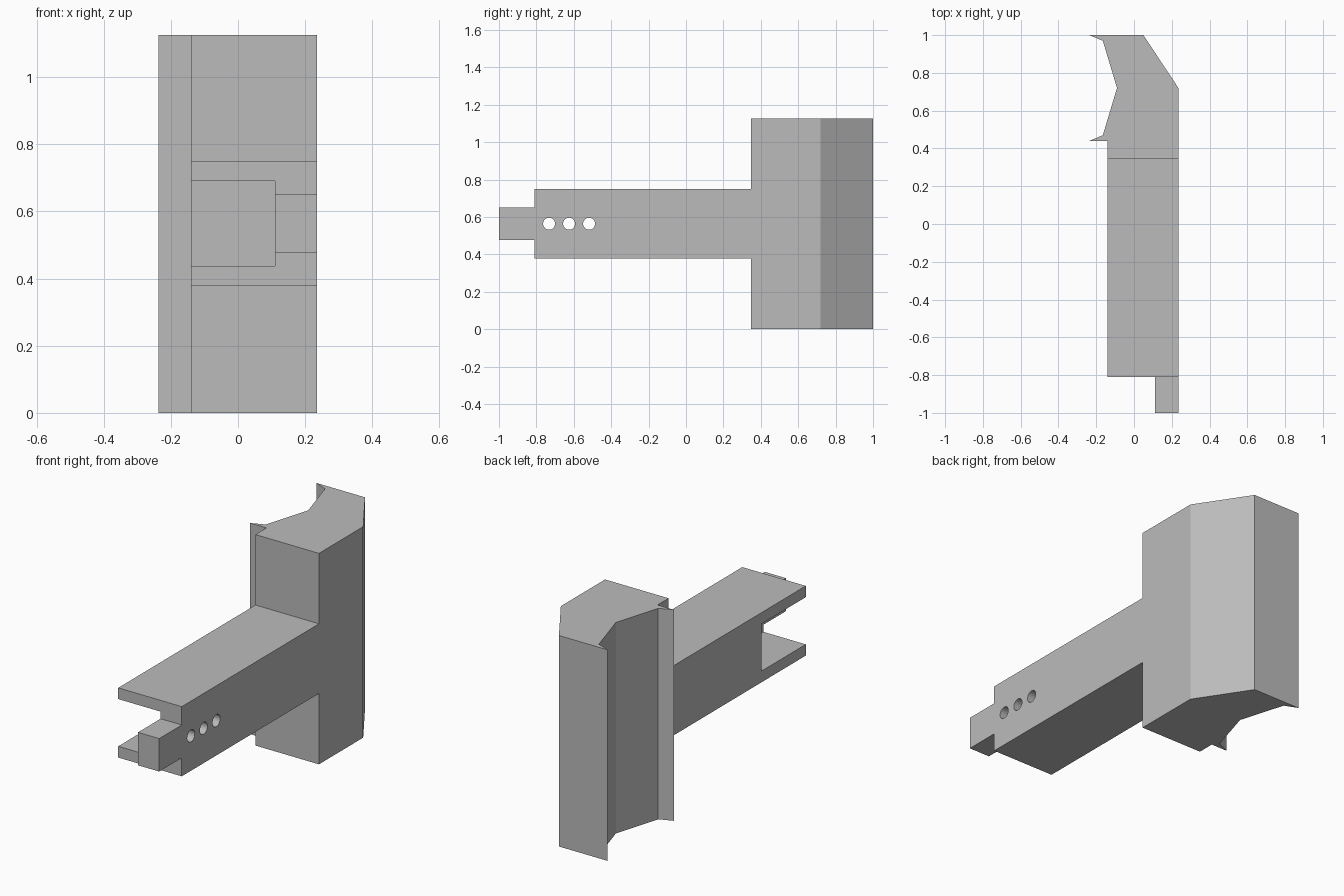
import bpy
import bmesh
from math import pi
from mathutils import Matrix

if "Cube" in bpy.data.objects:
    bpy.data.objects.remove(bpy.data.objects["Cube"], do_unlink=True)

GREY = (0.5, 0.5, 0.5, 1)
grey = bpy.data.materials.new("plain grey")
grey.use_nodes = True
grey.diffuse_color = GREY
grey.node_tree.nodes["Principled BSDF"].inputs["Base Color"].default_value = GREY


def prism(name, outline, z0, z1):
    """Extrude a plan outline (x, y) from z0 up to z1."""
    bm = bmesh.new()
    base = bm.faces.new([bm.verts.new((x, y, z0)) for x, y in outline])
    top = bmesh.ops.extrude_face_region(bm, geom=[base])["geom"]
    verts = [v for v in top if isinstance(v, bmesh.types.BMVert)]
    bmesh.ops.translate(bm, verts=verts, vec=(0, 0, z1 - z0))
    bmesh.ops.recalc_face_normals(bm, faces=bm.faces)
    return finish(name, bm)


def finish(name, bm):
    mesh = bpy.data.meshes.new(name)
    bm.to_mesh(mesh)
    bm.free()
    mesh.materials.append(grey)
    obj = bpy.data.objects.new(name, mesh)
    bpy.context.collection.objects.link(obj)
    return obj


def box(name, x, y, z):
    return prism(name, [(x[0], y[0]), (x[1], y[0]), (x[1], y[1]), (x[0], y[1])], *z)


LEFT, RIGHT, WALL = 0.235, -0.14, 0.11
FRONT, JOIN, MID = -0.81, 0.347, 0.564

# Tall clip head with a hooked channel along its side
prism("clip_head", [
    (-0.237, 1), (0.05, 1), (LEFT, 0.72), (LEFT, JOIN), (RIGHT, JOIN),
    (RIGHT, 0.44), (-0.237, 0.44), (-0.165, 0.47), (-0.09, 0.72), (-0.165, 0.97),
], 0, 1.126)

# Arm, with an open pocket and three holes through the remaining wall
arm = box("arm", (RIGHT, LEFT), (FRONT, JOIN), (0.378, 0.75))
cutters = [box("pocket_cutter", (RIGHT - 0.1, WALL), (FRONT - 0.1, -0.437), (0.438, 0.69))]
for y in (-0.732, -0.625, -0.518):
    bm = bmesh.new()
    bmesh.ops.create_cone(bm, cap_ends=True, segments=32, radius1=0.032, radius2=0.032,
                          depth=0.3, matrix=Matrix.Translation((0.18, y, MID))
                          @ Matrix.Rotation(pi / 2, 4, "Y"))
    cutters.append(finish("hole_cutter", bm))
for cutter in cutters:
    cut = arm.modifiers.new(cutter.name, "BOOLEAN")
    cut.object = cutter
    cut.operation = "DIFFERENCE"
    cut.solver = "EXACT"

# Apply the cuts, then drop the cutters
bpy.context.view_layer.update()
evaluated = arm.evaluated_get(bpy.context.evaluated_depsgraph_get())
arm.data = bpy.data.meshes.new_from_object(evaluated)
arm.modifiers.clear()
for cutter in cutters:
    bpy.data.objects.remove(cutter, do_unlink=True)

# Small tongue on the end of the wall
box("front_tongue", (WALL, LEFT), (-1, FRONT), (0.476, 0.652))
